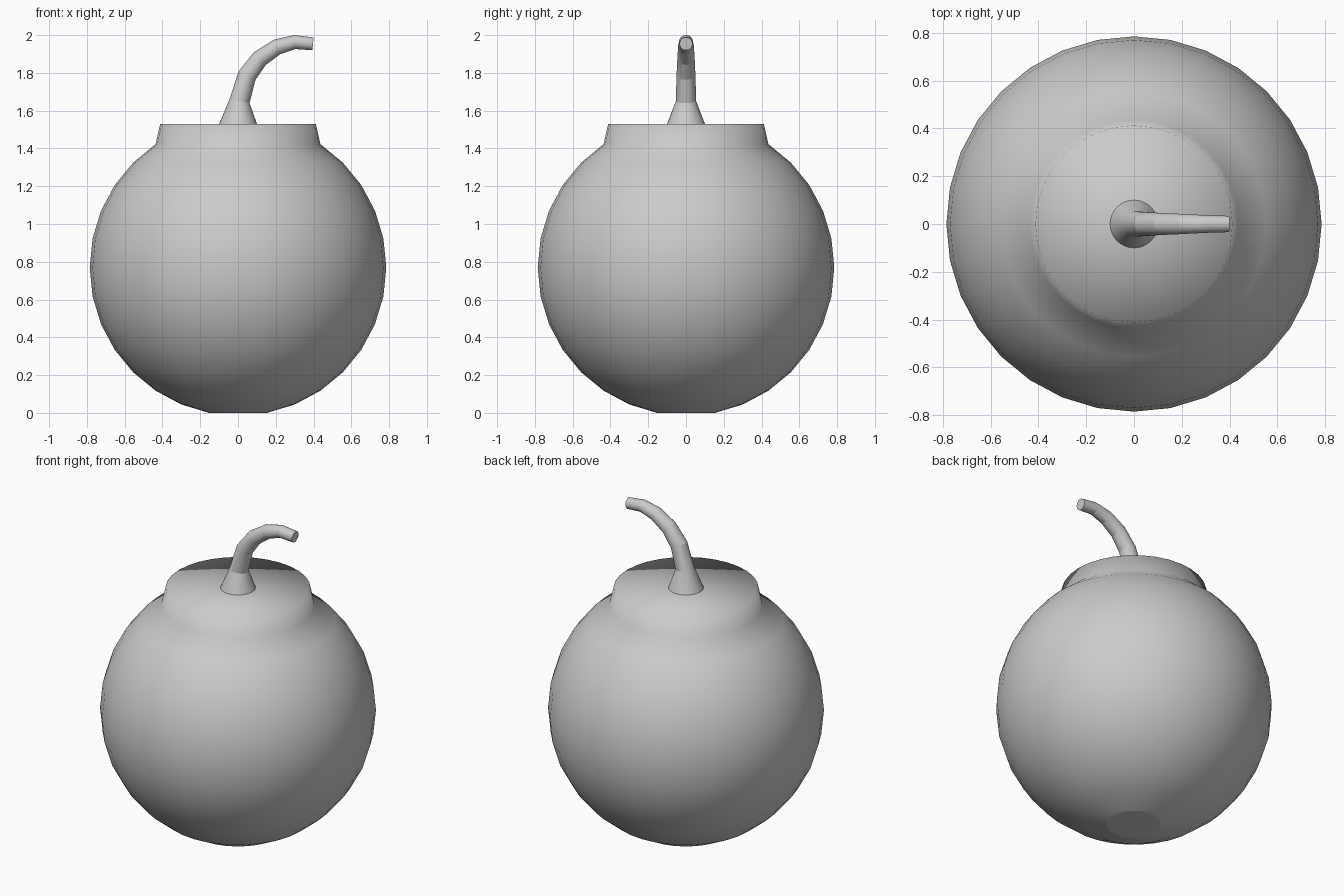
import bpy, bmesh
from math import sin, cos, pi, radians
from mathutils import Vector

if "Cube" in bpy.data.objects:
    bpy.data.objects.remove(bpy.data.objects["Cube"])

SIDES = 32


def skin(bm, rings):
    """Bridge consecutive rings of vertices with quads."""
    for a, b in zip(rings, rings[1:]):
        for i in range(SIDES):
            j = (i + 1) % SIDES
            bm.faces.new((a[i], a[j], b[j], b[i]))


def finish(bm, name, sharp_angle=None):
    bmesh.ops.recalc_face_normals(bm, faces=bm.faces)
    mesh = bpy.data.meshes.new(name)
    bm.to_mesh(mesh)
    bm.free()
    if sharp_angle:
        mesh.set_sharp_from_angle(angle=radians(sharp_angle))
    obj = bpy.data.objects.new(name, mesh)
    bpy.context.collection.objects.link(obj)
    return obj


def circle(bm, centre, r, tangent):
    """Ring around a tangent lying in the xz plane."""
    t = tangent.normalized()
    side = Vector((t.z, 0, -t.x))
    return [bm.verts.new(centre + r * (cos(2 * pi * i / SIDES) * side
                                       + sin(2 * pi * i / SIDES) * Vector((0, 1, 0))))
            for i in range(SIDES)]


UP = Vector((0, 0, 1))

# Round body with flat foot and a short smooth-shaded collar
R, CZ = 0.785, 0.77
profile = [(R * sin(k * pi / 16), CZ - R * cos(k * pi / 16)) for k in range(1, 14)]
profile.append((0.412, 1.53))
bm = bmesh.new()
rings = [circle(bm, Vector((0, 0, z)), r, UP) for r, z in profile]
skin(bm, rings)
top = bm.verts.new((0, 0, 1.53))
for i in range(SIDES):
    bm.faces.new((rings[-1][i], rings[-1][(i + 1) % SIDES], top))
for f in bm.faces:
    f.smooth = True
foot = bm.faces.new(rings[0])
foot.smooth = False
for e in foot.edges:
    e.smooth = False
finish(bm, "round_body")

# Curved tapering fuse with flared base
path = [(0, 1.53, 0.10), (0.008, 1.65, 0.054), (0.048, 1.786, 0.050),
        (0.116, 1.876, 0.046), (0.206, 1.937, 0.042), (0.30, 1.963, 0.037),
        (0.397, 1.954, 0.034)]
pts = [Vector((x, 0, z)) for x, z, r in path]
bm = bmesh.new()
rings = []
for i, p in enumerate(pts):
    if i == 0:
        t = UP
    elif i == len(pts) - 1:
        t = pts[i] - pts[i - 1]
    else:
        t = (pts[i + 1] - p).normalized() + (p - pts[i - 1]).normalized()
    rings.append(circle(bm, p, path[i][2], t))
skin(bm, rings)
bm.faces.new(rings[-1])
bm.faces.new(rings[0])
for f in bm.faces:
    f.smooth = True
finish(bm, "fuse", 15)
